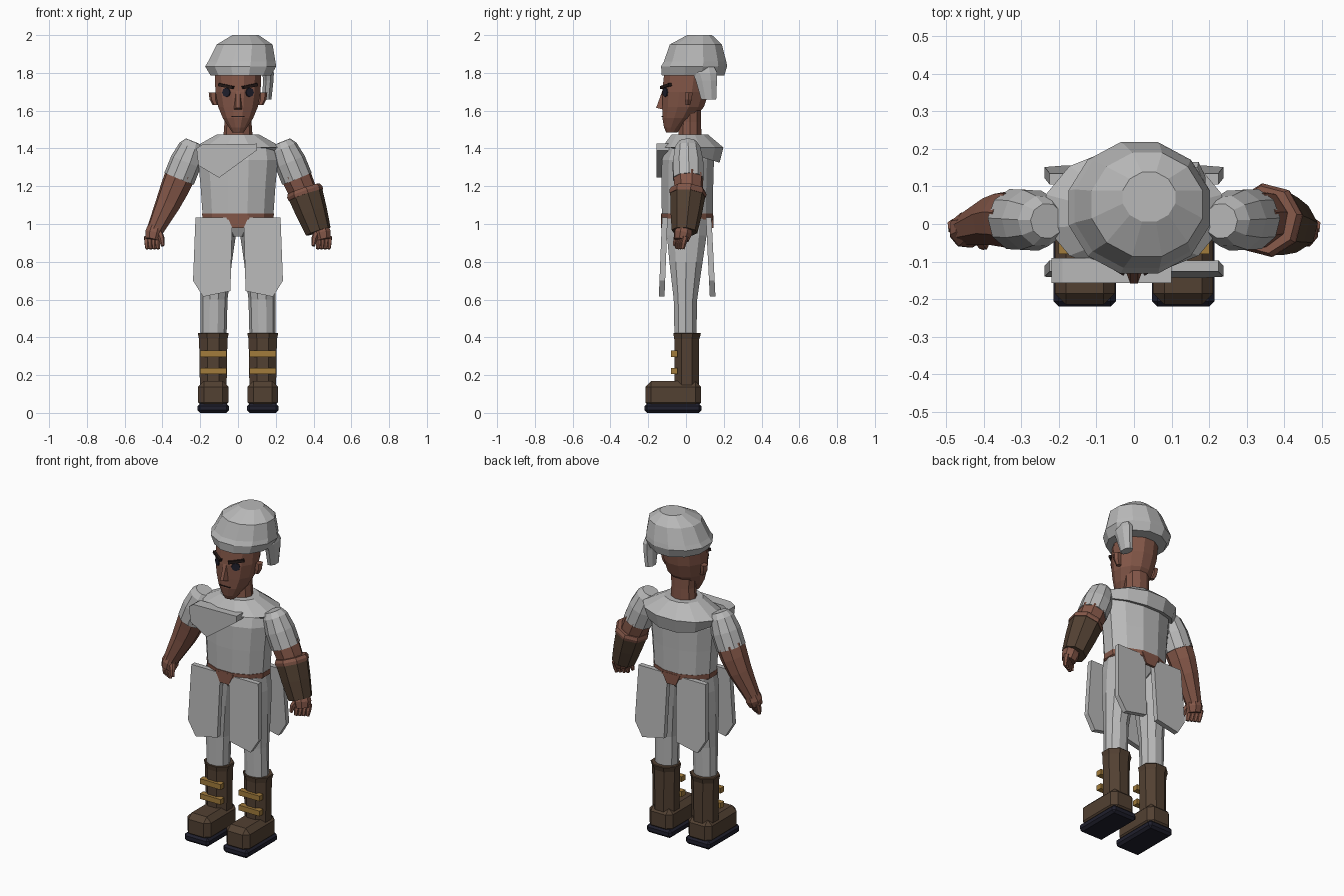
import bpy, bmesh, math
from mathutils import Vector, Matrix


def material(name, rgb):
    m = bpy.data.materials.new(name)
    m.diffuse_color = (*rgb, 1)
    return m


CLOTH = material("pale grey cloth", (0.48, 0.48, 0.48))
SKIN = material("brown skin", (0.23, 0.095, 0.065))
LEATHER = material("dark leather", (0.085, 0.052, 0.032))
GOLD = material("gold strap", (0.36, 0.20, 0.045))
NAVY = material("dark navy", (0.014, 0.014, 0.026))
HAIR = material("dark hair", (0.018, 0.010, 0.009))


def finish(name, bm, *mats):
    bmesh.ops.recalc_face_normals(bm, faces=bm.faces)
    mesh = bpy.data.meshes.new(name)
    bm.to_mesh(mesh)
    bm.free()
    for m in mats:
        mesh.materials.append(m)
    ob = bpy.data.objects.new(name, mesh)
    bpy.context.collection.objects.link(ob)
    return ob


def skin_rings(bm, rings):
    rings = [[bm.verts.new(p) for p in ring] for ring in rings]
    n = len(rings[0])
    for a, b in zip(rings, rings[1:]):
        for i in range(n):
            bm.faces.new((a[i], a[(i + 1) % n], b[(i + 1) % n], b[i]))
    bm.faces.new(rings[0])
    bm.faces.new(rings[-1])


def angles(n):
    return [math.tau * (i + 0.5) / n for i in range(n)]


def loft(name, rings, n, mat):
    """Stacked ellipses: (cx, cy, z, rx, ry[, tilt])."""
    bm, k = bmesh.new(), 1 / math.cos(math.pi / n)
    out = []
    for cx, cy, z, rx, ry, *t in rings:
        tilt = t[0] if t else 0
        out.append([(cx + rx * k * math.sin(a), cy - ry * k * math.cos(a),
                     z - tilt * ry * math.cos(a)) for a in angles(n)])
    skin_rings(bm, out)
    return finish(name, bm, mat)


def tube(name, pts, n, *mats):
    """Round limb along (x, y, z, radius) points."""
    bm, k = bmesh.new(), 1 / math.cos(math.pi / n)
    axis = Vector(pts[-1][:3]) - Vector(pts[0][:3])
    q = axis.to_track_quat('Z', 'Y')
    skin_rings(bm, [[Vector(p[:3]) + q @ Vector((p[3] * k * math.cos(a), p[3] * k * math.sin(a), 0))
                     for a in angles(n)] for p in pts])
    return finish(name, bm, *mats)


def plate(name, pts, y0, y1, mat, lean=0.0):
    """Outline in x, z extruded from y0 to y1, leaning with depth."""
    bm = bmesh.new()
    top = max(z for _, z in pts)
    skin_rings(bm, [[(x, y + lean * (top - z), z) for x, z in pts] for y in (y0, y1)])
    return finish(name, bm, mat)


def box(name, lo, hi, mat, bevel=0.0, turn=None):
    lo, hi = Vector(lo), Vector(hi)
    bm = bmesh.new()
    bmesh.ops.create_cube(bm, size=1)
    bmesh.ops.scale(bm, vec=hi - lo, verts=bm.verts)
    if bevel:
        bmesh.ops.bevel(bm, geom=bm.edges[:], offset=bevel, segments=1, affect='EDGES')
    if turn:
        bmesh.ops.transform(bm, matrix=turn, verts=bm.verts)
    bmesh.ops.translate(bm, vec=(lo + hi) / 2, verts=bm.verts)
    return finish(name, bm, mat)


# Hat with a rolled rim and a hanging tail
loft("hat", [(0.015, 0.037, 1.785, 0.16, 0.165), (0.014, 0.043, 1.835, 0.188, 0.175),
             (0.02, 0.048, 1.86, 0.178, 0.165), (0.035, 0.052, 1.95, 0.148, 0.138),
             (0.04, 0.072, 2.0, 0.07, 0.066)], 12, CLOTH)
loft("hat_tail", [(0.153, 0.12, 1.66, 0.024, 0.04), (0.16, 0.108, 1.76, 0.028, 0.056),
                  (0.16, 0.10, 1.80, 0.03, 0.065), (0.16, 0.10, 1.83, 0.022, 0.05)], 8, CLOTH)

# Head
loft("head", [(0, -0.075, 1.485, 0.03, 0.03), (0, -0.066, 1.51, 0.047, 0.05),
              (0, -0.04, 1.56, 0.08, 0.085), (0, -0.015, 1.62, 0.105, 0.11),
              (0, -0.002, 1.70, 0.12, 0.124), (0, 0.012, 1.81, 0.122, 0.126)], 12, SKIN)
loft("neck", [(0, 0.02, 1.44, 0.075, 0.062), (0, 0.022, 1.54, 0.068, 0.058),
              (0, 0.02, 1.62, 0.072, 0.06)], 10, SKIN)

# Nose wedge
bm = bmesh.new()
corners = [(-0.01, -0.12, 1.72), (0.01, -0.12, 1.72), (-0.01, -0.158, 1.615), (0.01, -0.158, 1.615),
           (-0.025, -0.118, 1.605), (0.025, -0.118, 1.605), (-0.012, -0.09, 1.72), (0.012, -0.09, 1.72),
           (-0.02, -0.09, 1.605), (0.02, -0.09, 1.605)]
bmesh.ops.convex_hull(bm, input=[bm.verts.new(c) for c in corners])
finish("nose", bm, SKIN)
box("mouth", (-0.035, -0.129, 1.567), (0.035, -0.121, 1.572), HAIR)

# Torso, shoulder mantle and chest fold
loft("tunic", [(0, 0.007, 1.055, 0.188, 0.135), (0, 0.007, 1.2, 0.198, 0.137),
               (0, 0.01, 1.34, 0.212, 0.138), (0, 0.02, 1.41, 0.2, 0.12)], 12, CLOTH)
loft("mantle", [(0, 0.03, 1.37, 0.215, 0.148, -0.32), (0, 0.035, 1.405, 0.235, 0.163),
                (0, 0.02, 1.475, 0.11, 0.095)], 12, CLOTH)
plate("chest_fold", [(-0.22, 1.40), (-0.19, 1.42), (0.10, 1.425), (0.10, 1.39), (-0.10, 1.245),
                     (-0.21, 1.31)], -0.157, -0.09, CLOTH)

# Hips
loft("hips", [(0, 0.006, 1.01, 0.165, 0.12), (0, 0.006, 1.025, 0.188, 0.137),
              (0, 0.006, 1.056, 0.19, 0.138)], 12, SKIN)
for end, y in (("front", -0.132), ("back", 0.13)):
    plate(end + "_waist_tab", [(-0.06, 1.045), (0.06, 1.045), (0.03, 0.98), (-0.03, 0.98)],
          y, y + 0.015, SKIN)
loft("crotch", [(0, 0.005, 0.935, 0.05, 0.07), (0, 0.005, 1.02, 0.15, 0.115)], 8, CLOTH)

for s, side in ((-1, "right"), (1, "left")):
    # Face details
    turn = Matrix.Rotation(s * math.radians(31), 4, 'Z')
    bm = bmesh.new()
    bmesh.ops.create_cone(bm, cap_ends=True, segments=8, radius1=0.027, radius2=0.024, depth=0.014)
    bmesh.ops.rotate(bm, matrix=Matrix.Rotation(math.pi / 2, 3, 'X'), verts=bm.verts)
    bmesh.ops.transform(bm, matrix=Matrix.Translation((s * 0.06, -0.107, 1.697)) @ turn, verts=bm.verts)
    finish(side + "_eye", bm, NAVY)
    tilt = turn @ Matrix.Rotation(-s * math.radians(10), 4, 'Y')
    box(side + "_eyebrow", (s * 0.062 - 0.045, -0.116, 1.722), (s * 0.062 + 0.045, -0.096, 1.738),
        HAIR, turn=tilt)
    loft(side + "_ear", [(s * 0.118, 0.01, 1.63, 0.014, 0.012), (s * 0.13, 0.012, 1.66, 0.018, 0.018),
                         (s * 0.132, 0.015, 1.695, 0.02, 0.02)], 6, SKIN)

    # Arm
    tube(side + "_sleeve", [(s * 0.232, 0.008, 1.435, 0.045), (s * 0.245, 0.008, 1.405, 0.066),
                            (s * 0.275, 0.01, 1.33, 0.08), (s * 0.312, 0.012, 1.24, 0.08)], 10, CLOTH)
    tube(side + "_forearm", [(s * 0.305, 0.012, 1.26, 0.076), (s * 0.335, 0.014, 1.19, 0.072),
                             (s * 0.37, 0.01, 1.11, 0.063), (s * 0.44, -0.012, 0.965, 0.042)], 8, SKIN)
    tube(side + "_palm", [(s * 0.435, -0.01, 0.985, 0.04), (s * 0.445, -0.016, 0.95, 0.046),
                          (s * 0.452, -0.024, 0.915, 0.038)], 8, SKIN)
    for i in range(4):
        x, y = 0.425 + 0.019 * i, -0.042 + 0.01 * i
        tube(f"{side}_finger_{i + 1}", [(s * x, y + 0.01, 0.935, 0.014), (s * x, y, 0.9, 0.013),
                                        (s * (x - 0.002), y - 0.006, 0.868, 0.009)], 6, SKIN)
    tube(side + "_thumb", [(s * 0.42, -0.03, 0.96, 0.016), (s * 0.405, -0.052, 0.925, 0.014),
                           (s * 0.398, -0.06, 0.885, 0.009)], 6, SKIN)

    # Leg
    loft(side + "_trouser_leg", [(s * 0.13, -0.003, 0.40, 0.066, 0.058), (s * 0.127, -0.003, 0.6, 0.068, 0.062),
                                 (s * 0.116, 0, 0.8, 0.08, 0.088), (s * 0.104, 0.004, 0.94, 0.088, 0.105),
                                 (s * 0.10, 0.004, 1.03, 0.08, 0.11)], 10, CLOTH)

    # Boot
    cx = s * 0.131
    loft(side + "_boot_shaft", [(cx, 0.004, 0.1, 0.07, 0.066), (cx, 0.004, 0.39, 0.075, 0.066),
                                (cx, 0.006, 0.42, 0.082, 0.073), (cx, 0.006, 0.424, 0.078, 0.07)], 8, LEATHER)
    box(side + "_boot_foot", (cx - 0.08, -0.215, 0.025), (cx + 0.08, 0.08, 0.168), LEATHER, 0.03)
    box(side + "_boot_sole", (cx - 0.083, -0.22, 0.0), (cx + 0.083, 0.082, 0.05), NAVY, 0.014)
    for i, z in enumerate((0.222, 0.313)):
        box(f"{side}_boot_strap_{i + 1}", (cx - 0.07, -0.08, z - 0.016), (cx + 0.07, -0.045, z + 0.016), GOLD)

    # Skirt panels, front and back
    outline = [(s * x, z) for x, z in ((0.225, 1.035), (0.03, 1.035), (0.04, 0.645),
                                       (0.185, 0.615), (0.238, 0.70))]
    plate(side + "_front_panel", outline, -0.127, -0.097, CLOTH, -0.04)
    plate(side + "_back_panel", outline, 0.105, 0.135, CLOTH, 0.05)

# Bracer on one forearm, with a skin-coloured cuff
axis = Vector((0.07, -0.018, -0.205))
top = Vector((0.355, 0.01, 1.165))
rings = [(*(top + axis * t), r) for t, r in ((0, 0.088), (0.5, 0.078), (1, 0.064))]
tube("bracer", rings, 8, LEATHER)
tube("bracer_cuff", [(*(top + axis * t), r) for t, r in ((-0.1, 0.084), (-0.02, 0.092), (0.06, 0.09))], 8, SKIN)
